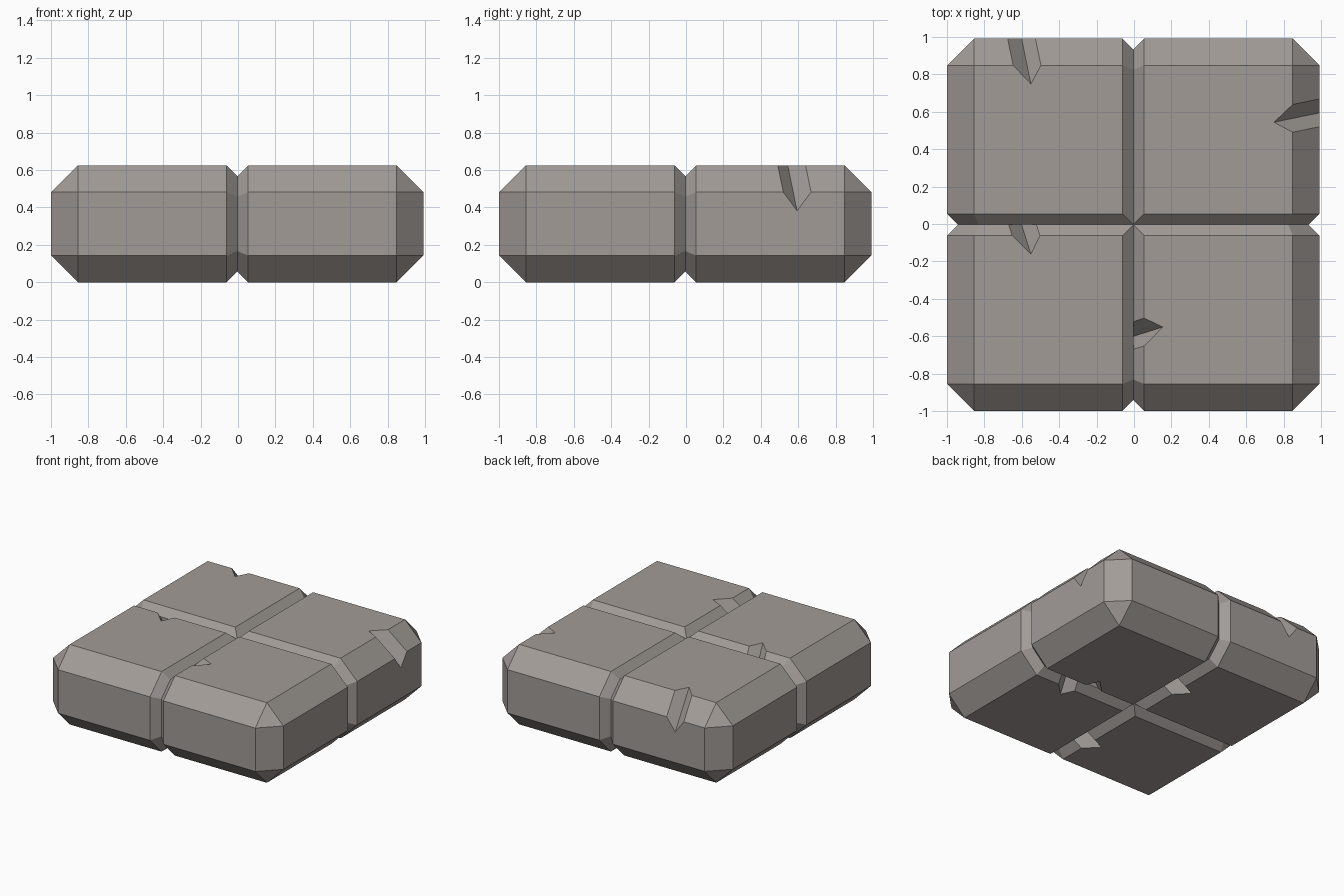
import bpy, bmesh, math
from mathutils import Vector, Matrix

if "Cube" in bpy.data.objects:
    bpy.data.objects.remove(bpy.data.objects["Cube"])

H, HALF, MID = 0.625, 0.4975, -0.0035      # slab height, half block width, groove position
BIG, SMALL, CHIP = 0.143, 0.058, 0.10      # outer chamfer, groove chamfer, chip reach

stone = bpy.data.materials.new("warm grey stone")
stone.diffuse_color = (0.36, 0.33, 0.31, 1)
stone.use_nodes = True
stone.node_tree.nodes["Principled BSDF"].inputs["Base Color"].default_value = stone.diffuse_color


def hull_object(name, points):
    bm = bmesh.new()
    for p in points:
        bm.verts.new(p)
    res = bmesh.ops.convex_hull(bm, input=bm.verts)
    loose = [v for v in bm.verts if not v.link_faces]
    bmesh.ops.delete(bm, geom=loose, context='VERTS')
    bmesh.ops.dissolve_limit(bm, angle_limit=0.01, verts=bm.verts, edges=bm.edges)
    bmesh.ops.recalc_face_normals(bm, faces=bm.faces)
    mesh = bpy.data.meshes.new(name)
    bm.to_mesh(mesh)
    bm.free()
    mesh.materials.append(stone)
    ob = bpy.data.objects.new(name, mesh)
    bpy.context.collection.objects.link(ob)
    return ob


def corner_insets(x_outer, y_outer):
    """Insets (x, y, z) of the chamfered corner points of a block."""
    b, s = BIG, SMALL
    k = b + s * 0.41                       # mitred end of the groove face
    if x_outer and y_outer:
        return [(0, b, b), (b, 0, b), (b, b, 0)]
    if y_outer:
        return [(s, 0, b), (s, b, 0), (0, s, k), (0, k, s)]
    if x_outer:
        return [(0, s, b), (b, s, 0), (s, 0, k), (k, 0, s)]
    return [(s, s, 0), (0, 0, s)]


def chip_cutter(rot, qx, qy, bottom):
    """V-shaped wedge across one edge of the block."""
    d, t, up, shift = Vector((0, 1, 0)), Vector((1, 0, 0)), Vector((0, 0, 1)), H / 2
    if bottom:                              # same chip, block turned over its diagonal
        d, t, up = Vector((1, 0, 0)), Vector((0, 1, 0)), Vector((0, 0, -1))
    d, t = rot @ d, rot @ t
    c = BIG if d.x * qx + d.y * qy > 0.5 else SMALL
    tip = d * (HALF - c - CHIP) + t * -0.05 + up * shift
    low = d * HALF + t * -0.10 + up * (shift - c - CHIP)
    n = (d + up).normalized()
    pts = [tip, low]
    for p in (tip, low):
        pts += [p + n * 0.3 + t * w for w in (-0.36, 0.27)]
    ob = hull_object("chip_cutter", pts)
    ob.hide_render = True
    return ob


# Four chipped stone blocks, each a quarter turn variation of the same one
for name, qx, qy, turn in (("back_left_block", -1, 1, 0), ("front_left_block", -1, -1, 0),
                           ("back_right_block", 1, 1, -90), ("front_right_block", 1, -1, 90)):
    pts = []
    for sx in (-1, 1):
        for sy in (-1, 1):
            for ix, iy, iz in corner_insets(sx == qx, sy == qy):
                for sz in (-1, 1):
                    pts.append((sx * (HALF - ix), sy * (HALF - iy), sz * (H / 2 - iz)))
    block = hull_object(name, pts)
    rot = Matrix.Rotation(math.radians(turn), 3, 'Z')
    cutters = [chip_cutter(rot, qx, qy, b) for b in (False, True)]
    for cutter in cutters:
        mod = block.modifiers.new("chip", 'BOOLEAN')
        mod.operation, mod.solver, mod.object = 'DIFFERENCE', 'EXACT', cutter
    # Bake the chips in and drop the cutters
    bpy.context.view_layer.update()
    deps = bpy.context.evaluated_depsgraph_get()
    mesh = bpy.data.meshes.new_from_object(block.evaluated_get(deps))
    block.modifiers.clear()
    block.data = mesh
    for cutter in cutters:
        bpy.data.objects.remove(cutter)
    block.location = (MID + qx * HALF, MID + qy * HALF, H / 2)
